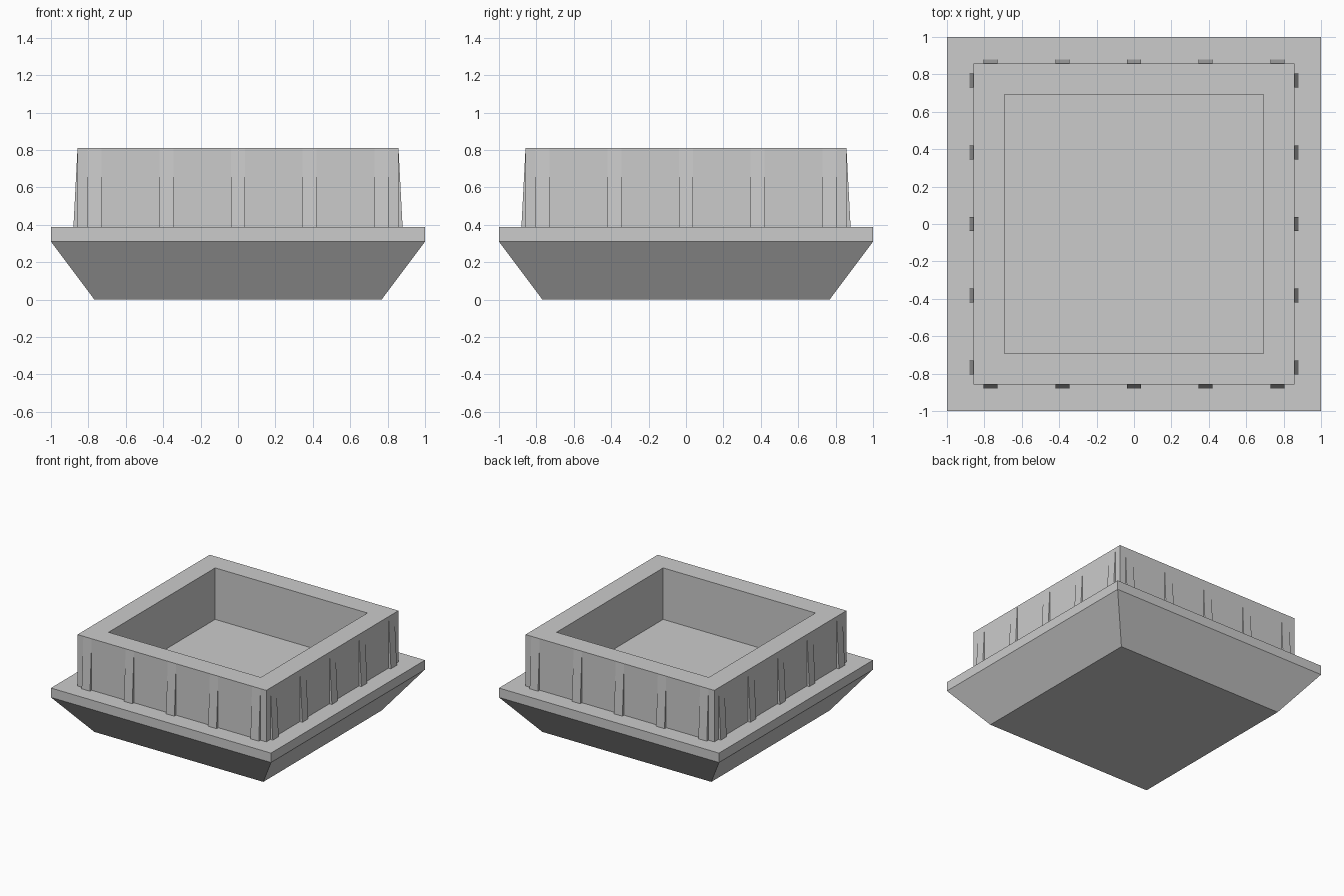
import bpy
import bmesh
from math import pi
from mathutils import Matrix

cube = bpy.data.objects.get("Cube")
if cube:
    bpy.data.objects.remove(cube, do_unlink=True)

grey = bpy.data.materials.new("plain_grey")
grey.use_nodes = True
colour = (0.6, 0.6, 0.6, 1)
grey.diffuse_color = colour
grey.node_tree.nodes["Principled BSDF"].inputs["Base Color"].default_value = colour


def finish(name, bm):
    bmesh.ops.recalc_face_normals(bm, faces=bm.faces)
    mesh = bpy.data.meshes.new(name)
    bm.to_mesh(mesh)
    bm.free()
    mesh.materials.append(grey)
    obj = bpy.data.objects.new(name, mesh)
    bpy.context.collection.objects.link(obj)
    return obj


def square_loft(name, profile):
    """Join square rings given as (half width, height), capping both ends."""
    bm = bmesh.new()
    rings = [[bm.verts.new((sx * r, sy * r, z))
              for sx, sy in ((-1, -1), (1, -1), (1, 1), (-1, 1))]
             for r, z in profile]
    for low, high in zip(rings, rings[1:]):
        for i in range(4):
            j = (i + 1) % 4
            bm.faces.new((low[i], low[j], high[j], high[i]))
    bm.faces.new(rings[0])
    bm.faces.new(rings[-1])
    return finish(name, bm)


DECK, TOP, WALL, POCKET = 0.387, 0.81, 0.858, 0.692

# Tapered foot, flange, upright wall and sunken pocket
square_loft("tray_body", [(0.768, 0), (1, 0.31), (1, DECK), (WALL, DECK),
                          (WALL, TOP), (POCKET, TOP), (POCKET, DECK)])

# Wedge ribs that fade into the top of each wall
for side, turn in (("front", 0), ("left", pi / 2), ("back", pi), ("right", -pi / 2)):
    bm = bmesh.new()
    for x in (-0.767, -0.383, 0, 0.383, 0.767):
        ends = [[bm.verts.new((x + dx, -y, z)) for y, z in
                 ((WALL, DECK), (0.88, DECK), (WALL, TOP))]
                for dx in (-0.038, 0.038)]
        bm.faces.new(ends[0])
        bm.faces.new(ends[1])
        for i in range(3):
            j = (i + 1) % 3
            bm.faces.new((ends[0][i], ends[0][j], ends[1][j], ends[1][i]))
    bm.transform(Matrix.Rotation(turn, 4, "Z"))
    finish(side + "_ribs", bm)
